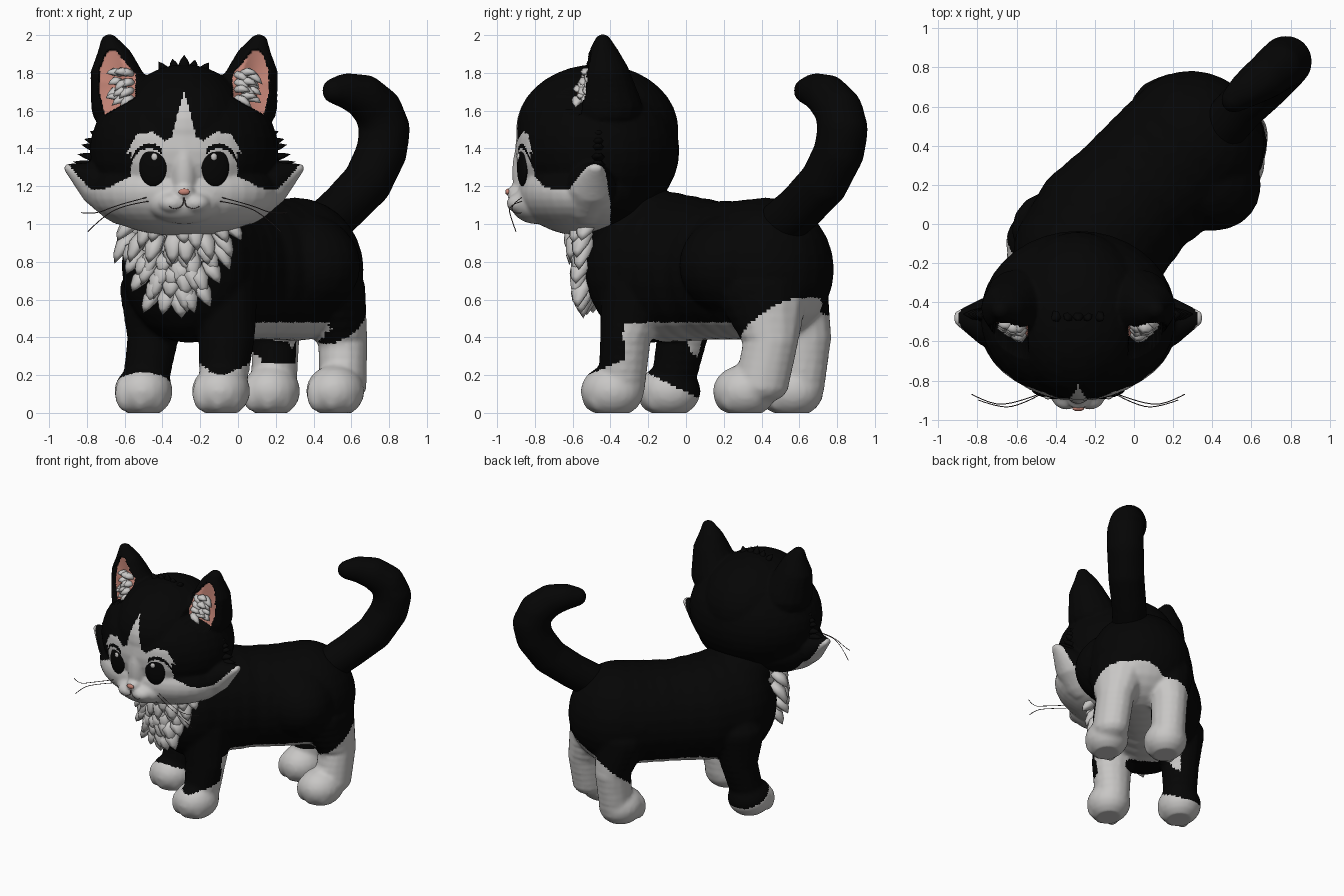
import bpy, bmesh, math, random
from mathutils import Vector, Matrix
from mathutils.bvhtree import BVHTree

if "Cube" in bpy.data.objects:
    bpy.data.objects.remove(bpy.data.objects["Cube"])

random.seed(4)
HX = -0.285                      # head centre line
DX, DY = 0.64, 0.77              # body direction, chest to rump
TURN = -math.atan2(DX, DY)


def material(name, col):
    m = bpy.data.materials.new(name)
    m.diffuse_color = (*col, 1)
    m.use_nodes = True
    m.node_tree.nodes["Principled BSDF"].inputs["Base Color"].default_value = m.diffuse_color
    return m


BLACK = material("black_fur", (0.0015, 0.0015, 0.0015))
WHITE = material("white_fur", (0.58, 0.57, 0.56))
PINK = material("pink_skin", (0.55, 0.23, 0.18))
GREY = material("mouth_grey", (0.09, 0.07, 0.07))


def blob(bm, c, r, turn=0.0, seg=20):
    """Ellipsoid turned about z, with rings between two poles."""
    mat = Matrix.Translation(c) @ Matrix.Rotation(turn, 4, 'Z') @ Matrix.Diagonal((*r, 1))
    rows, new = seg // 2, bm.verts.new
    rings = [[new(mat @ Vector((math.sin(a) * math.cos(b), math.sin(a) * math.sin(b), math.cos(a))))
              for b in (2 * math.pi * i / seg for i in range(seg))] for a in (math.pi * j / rows for j in range(1, rows))]
    top, low = new(mat @ Vector((0, 0, 1))), new(mat @ Vector((0, 0, -1)))
    for i in range(seg):
        j = (i + 1) % seg
        bm.faces.new((top, rings[0][i], rings[0][j]))
        bm.faces.new((low, rings[-1][j], rings[-1][i]))
        for a, b in zip(rings, rings[1:]):
            bm.faces.new((a[i], b[i], b[j], a[j]))


def chain(bm, pts, n=5, turn=0.0, seg=14):
    """Overlapping blobs between points (x, y, z, rx, ry, rz)."""
    for a, b in zip(pts, pts[1:]):
        for i in range(n + 1):
            p = [u + (v - u) * i / n for u, v in zip(a, b)]
            blob(bm, p[:3], p[3:], turn, seg)


def add_object(name, bm, mats):
    me = bpy.data.meshes.new(name)
    bm.to_mesh(me)
    bm.free()
    for m in mats:
        me.materials.append(m)
    me.shade_smooth()
    ob = bpy.data.objects.new(name, me)
    bpy.context.collection.objects.link(ob)
    return ob


def fuse(name, bm, voxel, smooth, mats):
    """Melt overlapping blobs into one smooth skin."""
    ob = add_object(name, bm, mats)
    m = ob.modifiers.new("skin", 'REMESH')
    m.mode, m.voxel_size = 'VOXEL', voxel
    s = ob.modifiers.new("soften", 'SMOOTH')
    s.factor, s.iterations = 0.5, smooth
    me = bpy.data.meshes.new_from_object(ob.evaluated_get(bpy.context.evaluated_depsgraph_get()))
    ob.modifiers.clear()
    ob.data = me
    if not me.materials:
        for mt in mats:
            me.materials.append(mt)
    me.shade_smooth()
    return ob


def paint(ob, rule, move):
    """Colour faces by rule, then move vertices; returns a tree for ray casts."""
    me = ob.data
    idx = [int(rule(p.center, p.normal)) for p in me.polygons]
    polys = [tuple(p.vertices) for p in me.polygons]
    me.polygons.foreach_set("material_index", idx)
    hollow = {i for f, k in zip(polys, idx) if k == 2 for i in f}
    cos = [move(v.co.copy(), i in hollow) for i, v in enumerate(me.vertices)]
    me.vertices.foreach_set("co", [x for c in cos for x in c])
    me.update()
    return BVHTree.FromPolygons(cos, polys)


def on(tr, x, z):
    return tr.ray_cast(Vector((x, -2, z)), Vector((0, 1, 0)))[:2]


def inside(x, z, poly):
    hit = False
    for (x1, z1), (x2, z2) in zip(poly, poly[1:] + poly[:1]):
        if (z1 > z) != (z2 > z) and x < (x2 - x1) * (z - z1) / (z2 - z1) + x1:
            hit = not hit
    return hit


def oval(u, z, cu, cz, ru, rz):
    return ((u - cu) / ru) ** 2 + ((z - cz) / rz) ** 2 < 1


def spike(bm, a, b, r, bend=(0, 0, 0)):
    """Pointed fur lock, fat in the middle, from a to b."""
    a, b = Vector(a), Vector(b)
    q = (b - a).to_track_quat('Z', 'Y')
    rings = []
    for t, k in ((0, 0.8), (0.4, 1), (0.75, 0.55)):
        c = a.lerp(b, t) + Vector(bend) * 4 * t * (1 - t)
        rings.append([bm.verts.new(c + q @ Vector((math.cos(i * math.pi / 3), 0.7 * math.sin(i * math.pi / 3), 0)) * r * k)
                      for i in range(6)])
    tip = bm.verts.new(b)
    bm.faces.new(rings[0][::-1])
    for i in range(6):
        j = (i + 1) % 6
        for lo, hi in zip(rings, rings[1:]):
            bm.faces.new((lo[i], lo[j], hi[j], hi[i]))
        bm.faces.new((rings[2][i], rings[2][j], tip))


def wire(name, pts, r, mat):
    cu = bpy.data.curves.new(name, 'CURVE')
    cu.dimensions, cu.bevel_depth, cu.bevel_resolution, cu.resolution_u = '3D', r, 0, 4
    sp = cu.splines.new('NURBS')
    sp.points.add(len(pts) - 1)
    for p, c in zip(sp.points, pts):
        p.co = (*c, 1)
    sp.use_endpoint_u, sp.order_u = True, 3
    cu.materials.append(mat)
    bpy.context.collection.objects.link(bpy.data.objects.new(name, cu))


# Body: torso, hips, neck, legs and paws
bm = bmesh.new()
chain(bm, [(-.26, -.19, .78, .375, .33, .41), (-.15, -.02, .765, .385, .33, .39), (0, .14, .755, .36, .33, .37),
           (.16, .28, .755, .375, .33, .37), (.3, .42, .76, .37, .36, .38)], 2, TURN, 28)
blob(bm, (0.27, 0.32, 0.78), (0.425, 0.30, 0.30), TURN, 28)
blob(bm, (-0.27, -0.29, 1.0), (0.29, 0.26, 0.25), TURN, 28)
for leg in ([(-.09, -.26, .65, .20, .20, .15), (-.06, -.32, .4, .155, .14, .1), (-.08, -.34, .15, .13, .13, .1)],
            [(-.43, -.03, .65, .20, .20, .15), (-.45, -.02, .4, .14, .14, .1), (-.49, -.07, .15, .125, .12, .1)],
            [(.47, .40, .65, .21, .26, .15), (.555, .45, .38, .135, .15, .1), (.555, .40, .15, .13, .15, .1)],
            [(.17, .56, .65, .2, .2, .15), (.2, .63, .4, .13, .145, .1), (.19, .61, .15, .125, .13, .1)]):
    chain(bm, leg)
for x, y in ((-0.09, -0.39), (-0.5, -0.09), (0.515, 0.31), (0.175, 0.56)):
    blob(bm, (x, y, 0.115), (0.155, 0.17, 0.14), TURN / 3)
    for k in (-1, 0, 1):                                   # toes
        blob(bm, (x + k * 0.08 - 0.015, y - 0.105 + abs(k) * 0.03, 0.1), (0.058, 0.06, 0.095), seg=12)
body = fuse("body", bm, 0.015, 6, [BLACK, WHITE])


def body_white(c, n):
    s, lat = DX * c.x + DY * c.y, DY * c.x - DX * c.y
    if lat < -0.12 and 0.3 < s < 0.63 and c.z > 0.26 and DY * n.x - DX * n.y > 0 and n.z > -0.5:
        return False                                       # dark inner shin
    if s > 0.3 and c.z < max(0.24, min(0.65, 0.345 + 0.85 * (s - 0.53))):
        return True                                        # hind stockings
    if s < 0 and c.z < (0.25 + 0.4 * (c.y + 0.4) if c.x > -0.28 else 0.16 - 0.5 * (c.y + 0.1)):
        return True                                        # front socks
    if c.z < 0.48 and -0.2 < s < 0.6 and n.z < 0.1 and abs(lat + 0.03) < 0.31 and (s < 0.4 or n.z < -0.6):
        return True                                        # belly
    return c.y < -0.25 and n.y < -0.1 and c.z > 0.58 and abs(c.x + 0.33) < 0.6 * (c.z - 0.58)


btree = paint(body, body_white, lambda co, h: Vector((co.x, co.y, max(co.z, 0))))   # flat soles

# Tail
bm = bmesh.new()
tail = [(.44, .48, .98, .13), (.56, .61, 1.09, .13), (.685, .73, 1.22, .135), (.76, .81, 1.38, .138), (.777, .83, 1.5, .138),
        (.745, .81, 1.6, .13), (.67, .75, 1.675, .118), (.58, .69, 1.705, .097), (.51, .635, 1.705, .07)]
chain(bm, [(x, y, z, r, r, r) for x, y, z, r in tail])
fuse("tail", bm, 0.017, 9, [BLACK])

# Head: skull, crown, jaw, muzzle, nose bridge, cheeks and ears
bm = bmesh.new()
for c, r in (((0, -.47, 1.39), (.5, .435, .40)), ((0, -.47, 1.50), (.36, .43, .345)), ((0, -.53, 1.17), (.5, .36, .235)),
             ((0, -.79, 1.11), (.2, .14, .11)), ((0, -.83, 1.27), (.075, .09, .22)), ((0, -.875, 1.165), (.06, .075, .05))):
    blob(bm, (HX + c[0], c[1], c[2]), r, seg=36)
for s in (-1, 1):
    blob(bm, (HX + s * 0.06, -0.875, 1.11), (0.08, 0.075, 0.055))
    for parts in ([(.30, -.53, 1.15, .18, .16, .16), (.46, -.50, 1.21, .10, .13, .12), (.615, -.48, 1.295, .022, .04, .025)],
                  [(.31, -.42, 1.62, .185, .19, .15), (.36, -.43, 1.80, .138, .135, .08), (.37, -.435, 1.90, .092, .085, .05),
                   (.395, -.44, 1.965, .048, .045, .04)]):
        chain(bm, [(HX + s * q[0], *q[1:]) for q in parts], 6, seg=16)
head = fuse("head", bm, 0.011, 6, [BLACK, WHITE, PINK])

EAR = [(.42, 1.58), (.45, 1.7), (.445, 1.82), (.41, 1.91), (.365, 1.92), (.255, 1.79), (.26, 1.67)]
MASK = [(0, 1.70), (.03, 1.60), (.065, 1.46), (.10, 1.44), (.17, 1.49), (.25, 1.475), (.31, 1.37), (.28, 1.38), (.285, 1.25),
        (.34, 1.225), (.40, 1.19), (.49, 1.18), (.56, 1.25), (.63, 1.34), (.68, 1.36), (.68, .8), (-.1, .8), (-.1, 1.70)]


def head_colour(c, n):
    u = abs(c.x - HX)
    if c.y > -0.36 or c.z > 1.93:
        return 0
    if n.y < 0.3 and inside(u, c.z, EAR):
        return 2
    if c.y > -0.40 - 0.15 * max(0, c.z - 1.1) or not inside(u, c.z, MASK):
        return 0
    lid = oval(u, c.z, .18, 1.30, .106, .126) and not oval(u, c.z, .185, 1.285, .097, .115)
    return 0 if lid and c.z > 1.3 and u > 0.12 else 1      # dark eyelid line


def sink_ear(co, hollow):
    if hollow:
        u = abs(co.x - HX)
        depth = 1 - min(1, math.hypot((u - .36) / .11, (co.z - 1.75) / .19))
        co.y = max(co.y + 0.015, -0.58 + 0.45 * (u - 0.25) + 0.25 * max(0, co.z - 1.75)) + 0.05 * depth
    return co


htree = paint(head, head_colour, sink_ear)

# Eyes with catchlights, ear tufts, cheek tufts, whiskers
eyes, glints, ear_fur, dark_fur = (bmesh.new() for _ in range(4))
for s in (-1, 1):
    co, n = on(htree, HX + s * 0.165, 1.30)
    n = Vector((n.x * 0.8, n.y, 0)).normalized()
    yaw = math.atan2(n.x, -n.y)
    blob(eyes, co, (0.075, 0.022, 0.1), yaw, 28)
    blob(glints, co + n * 0.02 + Vector((-s * 0.012, 0, 0.055)), (0.018, 0.01, 0.02), yaw, 12)
    for i in range(12):
        p = on(htree, HX + s * (0.275 + i // 4 * 0.03), 1.67 + i % 4 * 0.042)[0]
        if p:
            spike(ear_fur, p + Vector((0, 0.012, 0)), p + Vector((s * random.uniform(.06, .085), -.02, random.uniform(-.06, .01))),
                  0.034, (0, -0.012, 0.01))
    for u, z in ((.53, 1.45), (.545, 1.42), (.565, 1.37), (.59, 1.33), (.50, 1.49)):
        spike(dark_fur, (HX + s * 0.41, -0.47, z - 0.03), (HX + s * u, -0.46, z), 0.042)
    for w in ([(.2, -.87, 1.14), (.36, -.93, 1.10), (.47, -.91, 1.05), (.545, -.87, 1.06)],
              [(.19, -.87, 1.12), (.32, -.94, 1.10), (.43, -.93, 1.04), (.51, -.90, .96)]):
        wire("whisker", [(HX + s * x, y, z) for x, y, z in w], 0.0025, GREY)
    wire("mouth", [on(htree, HX + s * u, z)[0] for u, z in ((.002, 1.14), (.003, 1.10), (.03, 1.085), (.06, 1.08), (.08, 1.095))],
         0.003, GREY)
for k, h in zip((-2.6, -1.2, 0, 1.1, 2.5), (1.86, 1.875, 1.895, 1.87, 1.855)):   # crown tuft
    spike(dark_fur, (HX + k * 0.035, -0.46, 1.79), (HX + k * 0.052, -0.49, h), 0.035)
nose = bmesh.new()
blob(nose, on(htree, HX, 1.17)[0] + Vector((0, 0.004, 0)), (0.03, 0.014, 0.017))

# Chest ruff: layered locks hanging down the chest
ruff = bmesh.new()
for row in range(8):
    t, count = row / 7, 4 + row // 2
    for k in range(count):
        f = 2 * (k + 0.5 * (row % 2)) / (count - 0.5) - 1 + random.uniform(-.08, .08)
        co, n = on(btree, -0.325 + (0.09 + 0.18 * t) * f, 0.66 + 0.34 * t + random.uniform(-.02, .02))
        if co and co.y < 0:
            tip = co + n * (0.03 + 0.03 * t) + Vector((f * 0.06, -0.01, -random.uniform(0.11, 0.18)))
            spike(ruff, co, tip, 0.055, n * 0.02)
for name, part, mat in (("eyes", eyes, BLACK), ("eye_glints", glints, WHITE), ("ear_tufts", ear_fur, WHITE),
                        ("cheek_and_crown_tufts", dark_fur, BLACK), ("nose", nose, PINK), ("chest_ruff", ruff, WHITE)):
    add_object(name, part, [mat])
